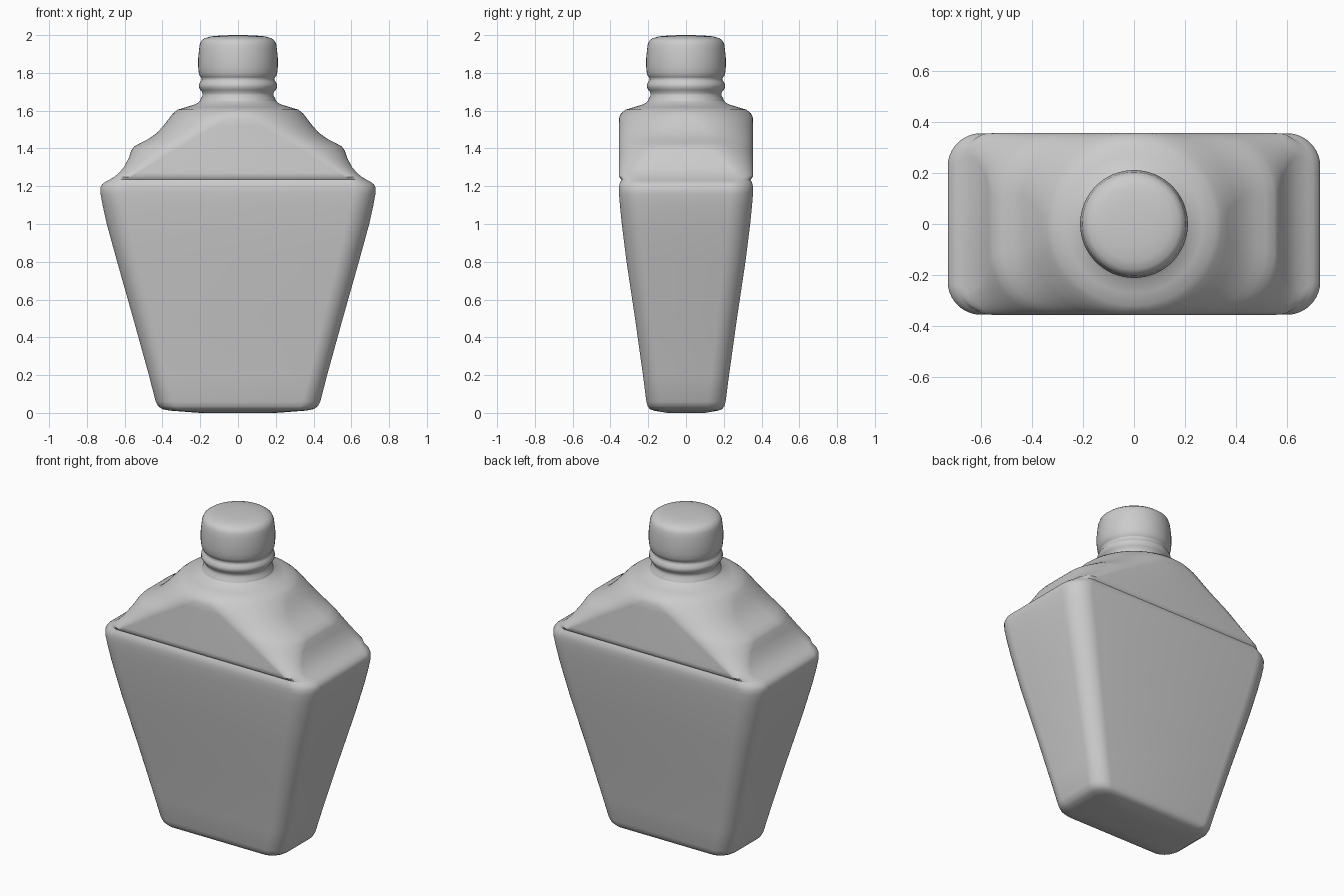
import bpy, bmesh, math


def ring(bm, z, hx, hy, r, n=14):
    """Rounded-rectangle section; becomes a circle when hx = hy = r."""
    verts = []
    corners = [(1, 1), (-1, 1), (-1, -1), (1, -1)]
    for q, (sx, sy) in enumerate(corners):
        for i in range(n):
            a = math.pi / 2 * (q + (i + 0.5) / n)
            verts.append(bm.verts.new((sx * (hx - r) + r * math.cos(a),
                                       sy * (hy - r) + r * math.sin(a), z)))
    return verts


def loft(name, sections, cap_bottom=False, cap_top=False, angle=40):
    bm = bmesh.new()
    rings = [ring(bm, *s) for s in sections]
    for a, b in zip(rings, rings[1:]):
        for i in range(len(a)):
            j = (i + 1) % len(a)
            bm.faces.new((a[i], a[j], b[j], b[i]))
    if cap_bottom:
        bm.faces.new(rings[0][::-1])
    if cap_top:
        bm.faces.new(rings[-1])
    mesh = bpy.data.meshes.new(name)
    bm.to_mesh(mesh)
    bm.free()
    obj = bpy.data.objects.new(name, mesh)
    bpy.context.collection.objects.link(obj)
    bpy.ops.object.select_all(action='DESELECT')
    obj.select_set(True)
    bpy.context.view_layer.objects.active = obj
    bpy.ops.object.shade_smooth_by_angle(angle=math.radians(angle))
    return obj


# Tapered flask body: z, half width, half depth, corner radius
body = [
    (0.0, 0.20, 0.10, 0.06), (0.012, 0.36, 0.17, 0.08), (0.02, 0.40, 0.192, 0.09),
    (0.035, 0.422, 0.203, 0.095), (0.06, 0.436, 0.21, 0.10), (0.2, 0.472, 0.228, 0.10),
    (0.5, 0.555, 0.27, 0.11), (0.8, 0.64, 0.315, 0.12), (1.0, 0.695, 0.34, 0.13),
    (1.1, 0.717, 0.35, 0.13), (1.16, 0.728, 0.355, 0.13), (1.19, 0.729, 0.355, 0.13),
    (1.21, 0.72, 0.353, 0.13), (1.225, 0.70, 0.347, 0.12), (1.235, 0.68, 0.342, 0.10),
]
# Stepped shoulder: z, half width, half depth; front flat narrows to a point
shoulder_profile = [
    (1.25, 0.655, 0.355), (1.27, 0.63, 0.356), (1.3, 0.605, 0.356), (1.35, 0.578, 0.356),
    (1.39, 0.565, 0.356), (1.41, 0.55, 0.356), (1.43, 0.515, 0.356), (1.45, 0.475, 0.356),
    (1.48, 0.432, 0.356), (1.52, 0.395, 0.356), (1.56, 0.365, 0.356),
    (1.585, 0.345, 0.345), (1.605, 0.32, 0.32), (1.62, 0.27, 0.27),
    (1.635, 0.222, 0.222), (1.65, 0.203, 0.203),
]
shoulder = []
for z, hx, hy in shoulder_profile:
    flat = max(0.0, 0.58 * (1.58 - z) / 0.34)
    shoulder.append((z, hx, hy, min(hy, hx, max(hx - flat, 0.05))))
loft("bottle_body", body + shoulder, cap_bottom=True)

# Round neck with bead, and screw cap: z, radius
neck = [(1.65, 0.203), (1.665, 0.197), (1.68, 0.188), (1.695, 0.188), (1.71, 0.2),
        (1.725, 0.208), (1.74, 0.208), (1.755, 0.198), (1.765, 0.192), (1.775, 0.196)]
cap = [(1.775, 0.196), (1.785, 0.203), (1.8, 0.208), (1.83, 0.211), (1.88, 0.211),
       (1.92, 0.207), (1.95, 0.203), (1.97, 0.195), (1.983, 0.178), (1.993, 0.145),
       (1.998, 0.09), (2.0, 0.03)]
loft("neck", [(z, r, r, r) for z, r in neck], angle=60)
loft("cap", [(z, r, r, r) for z, r in cap], cap_top=True, angle=60)
